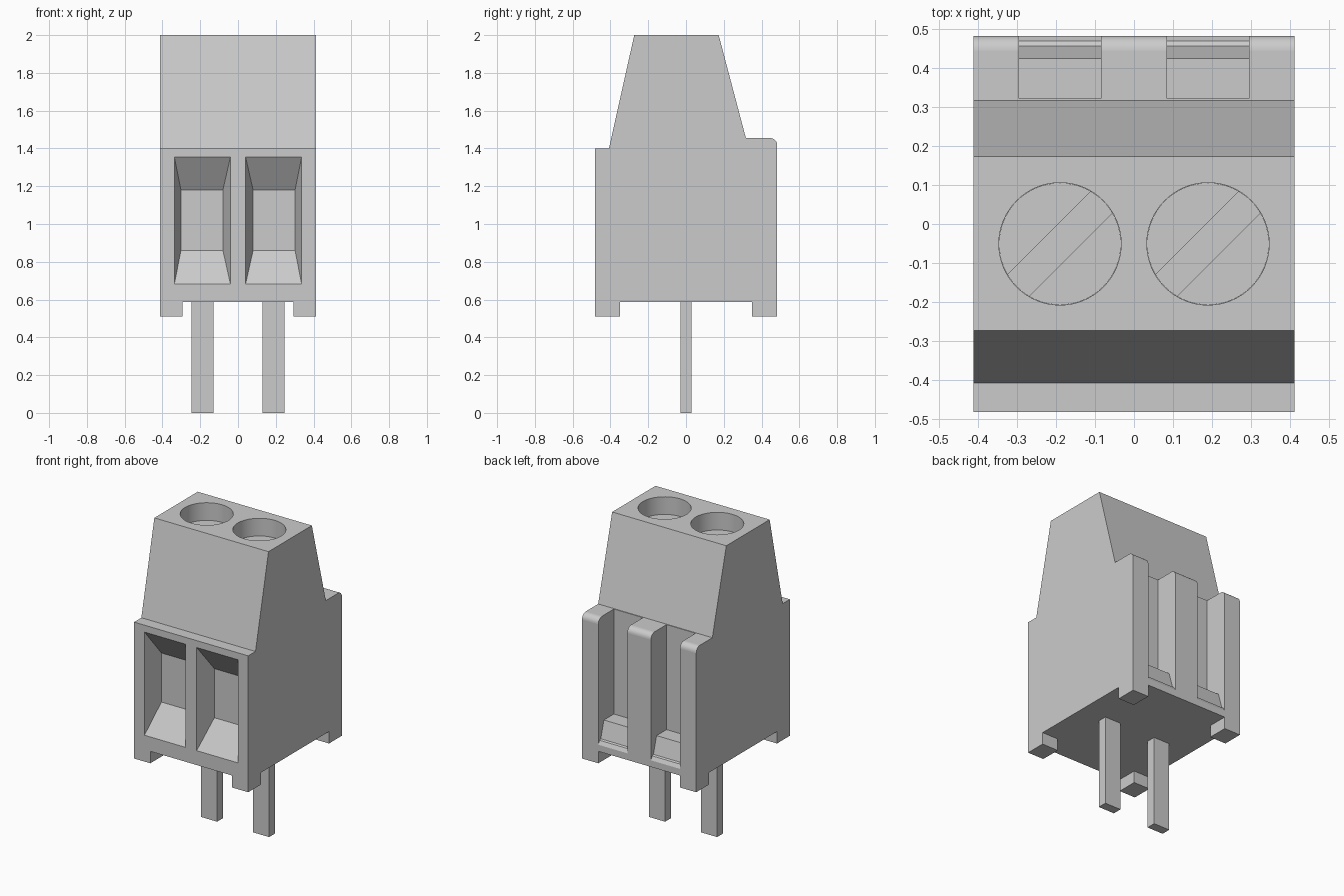
import bpy, bmesh, math
from mathutils import Matrix

cube = bpy.data.objects.get("Cube")
if cube:
    bpy.data.objects.remove(cube, do_unlink=True)

grey = bpy.data.materials.new("light grey")
grey.use_nodes = True
grey.diffuse_color = (0.6, 0.6, 0.6, 1)
bsdf = next(n for n in grey.node_tree.nodes if n.type == 'BSDF_PRINCIPLED')
bsdf.inputs["Base Color"].default_value = (0.6, 0.6, 0.6, 1)


def finish(name, bm):
    bmesh.ops.recalc_face_normals(bm, faces=bm.faces)
    me = bpy.data.meshes.new(name)
    bm.to_mesh(me)
    bm.free()
    me.materials.append(grey)
    ob = bpy.data.objects.new(name, me)
    bpy.context.collection.objects.link(ob)
    return ob


def loft(name, ring_a, ring_b):
    """Closed solid between two matching outlines."""
    bm = bmesh.new()
    a = [bm.verts.new(p) for p in ring_a]
    b = [bm.verts.new(p) for p in ring_b]
    bm.faces.new(a)
    bm.faces.new(b[::-1])
    for i in range(len(a)):
        j = (i + 1) % len(a)
        bm.faces.new((a[i], b[i], b[j], a[j]))
    return finish(name, bm)


def prism(name, profile, x0, x1):
    """Side profile of (y, z) points swept along x."""
    return loft(name, [(x0, y, z) for y, z in profile], [(x1, y, z) for y, z in profile])


def box(name, x0, x1, y0, y1, z0, z1):
    return prism(name, [(y0, z0), (y1, z0), (y1, z1), (y0, z1)], x0, x1)


def cylinder(name, x, y, r, z0, z1):
    bm = bmesh.new()
    bmesh.ops.create_cone(bm, cap_ends=True, segments=64, radius1=r, radius2=r, depth=z1 - z0,
                          matrix=Matrix.Translation((x, y, (z0 + z1) / 2)))
    return finish(name, bm)


def cut(target, cutter):
    """Subtract the cutter from the target, then remove the cutter."""
    mod = target.modifiers.new("cut", 'BOOLEAN')
    mod.operation = 'DIFFERENCE'
    mod.solver = 'EXACT'
    mod.object = cutter
    bpy.context.view_layer.objects.active = target
    bpy.ops.object.modifier_apply(modifier=mod.name)
    bpy.data.objects.remove(cutter, do_unlink=True)


def shade(ob):
    """Smooth the small curved facets, keep the broad planes flat."""
    ob.data.shade_smooth()
    ob.data.set_sharp_from_angle(angle=math.radians(30))
    for p in ob.data.polygons:
        if p.area > 0.012:
            p.use_smooth = False


# Housing silhouette with a rounded upper back edge
W, R = 0.412, 0.038
arc = [(0.483 - R + R * math.cos(t), 1.455 - R + R * math.sin(t))
       for t in (math.pi / 2 * i / 8 for i in range(9))]
outline = [(-0.483, 0.51), (0.483, 0.51)] + arc + [
    (0.317, 1.455), (0.173, 2.0), (-0.274, 2.0), (-0.408, 1.40), (-0.483, 1.40)]
housing = prism("housing", outline, -W, W)

# Underside recess leaving four corner feet
cut(housing, box("recess_x", -0.295, 0.295, -0.6, 0.6, 0.3, 0.588))
cut(housing, box("recess_y", -0.6, 0.6, -0.35, 0.35, 0.3, 0.588))

# Rear channels with a stepped ramp at the foot
channel = [(0.322, 1.6), (0.322, 0.77), (0.425, 0.77), (0.457, 0.66),
           (0.47, 0.655), (0.5, 0.60), (0.6, 0.60), (0.6, 1.6)]

for side, label in ((-1, "right"), (1, "left")):
    lo, hi = sorted((side * 0.085, side * 0.295))
    cut(housing, prism("channel", channel, lo, hi))

    # Tapered wire entry on the front, its taper carried past the surface
    def entry(f, y):
        x_in, x_out = 0.08 - 0.04 * f, 0.302 + 0.035 * f
        z_lo, z_hi = 0.86 - 0.178 * f, 1.18 + 0.175 * f
        return [(side * x, y, z) for x, z in
                ((x_in, z_lo), (x_out, z_lo), (x_out, z_hi), (x_in, z_hi))]
    cut(housing, loft("wire_entry", entry(0, -0.358), entry(1.04, -0.488)))

    # Screw well, and a slotted screw sunk in it
    sx, sy = side * 0.19, -0.051
    cut(housing, cylinder("screw_well", sx, sy, 0.157, 1.78, 2.1))
    screw = cylinder(label + "_screw", sx, sy, 0.1565, 1.781, 1.885)
    slot = box("slot", -0.3, 0.3, -0.039, 0.039, 1.84, 1.95)
    slot.data.transform(Matrix.Translation((sx, sy, 0)) @ Matrix.Rotation(math.pi / 4, 4, 'Z'))
    cut(screw, slot)
    shade(screw)

    # Solder pin
    box(label + "_pin", side * 0.188 - 0.058, side * 0.188 + 0.058, -0.03, 0.03, 0, 0.60)

shade(housing)
